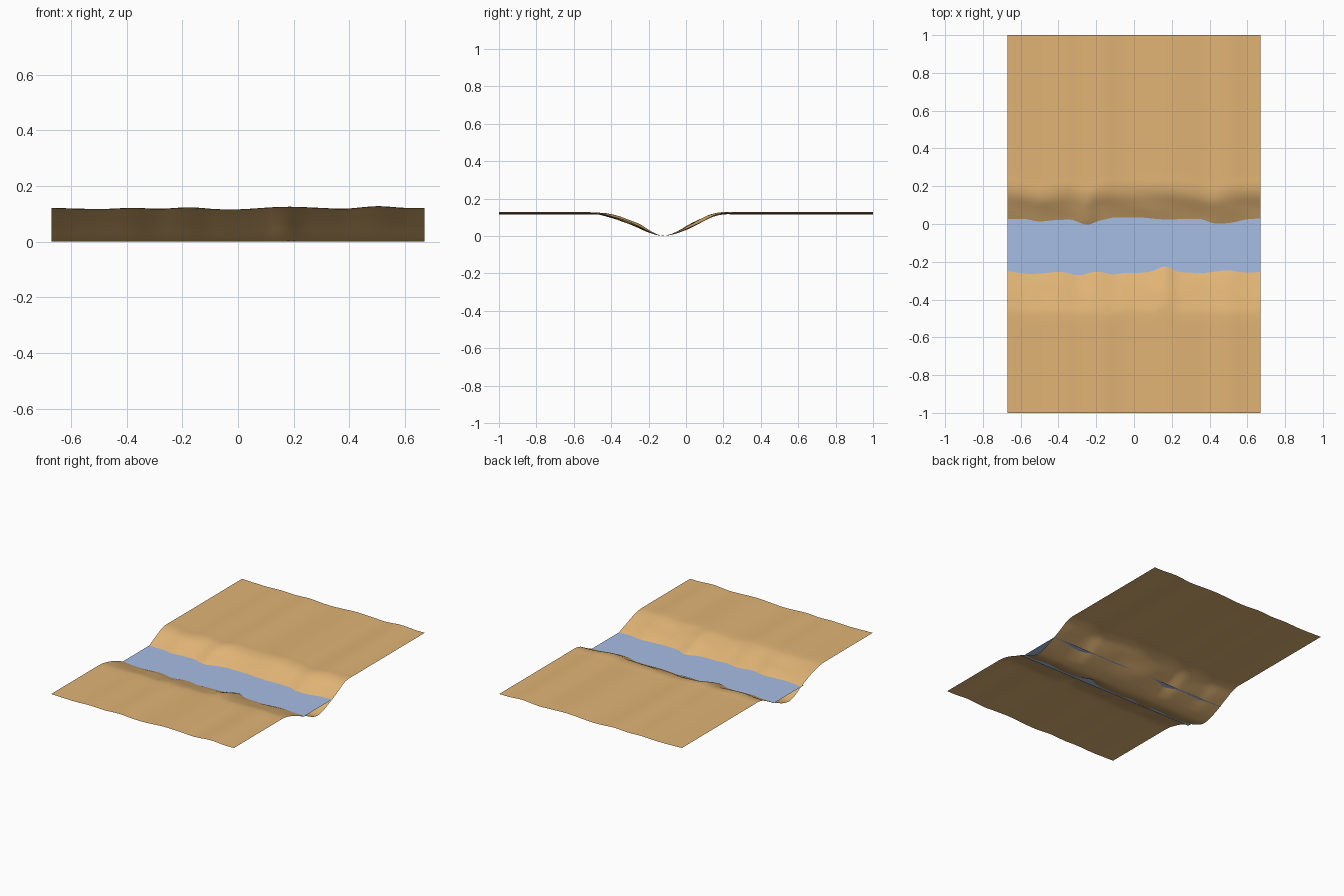
import bpy, bmesh, math

if "Cube" in bpy.data.objects:
    bpy.data.objects.remove(bpy.data.objects["Cube"], do_unlink=True)

HALF_X, HALF_Y, BED_Y, WATER_Z = 0.67, 1.0, -0.12, 0.05


def material(name, color):
    mat = bpy.data.materials.new(name)
    mat.use_nodes = True
    mat.diffuse_color = color
    bsdf = mat.node_tree.nodes["Principled BSDF"]
    bsdf.inputs["Base Color"].default_value = color
    bsdf.inputs["Roughness"].default_value = 0.9
    return mat


def lookup(points, t):
    """Smooth curve through (t, value) points, flat at each end."""
    if t <= points[0][0]:
        return points[0][1]
    n = len(points)
    for i in range(n - 1):
        (a, va), (b, vb) = points[i], points[i + 1]
        if t <= b:
            s = (t - a) / (b - a)
            p, q = points[max(i - 1, 0)], points[min(i + 2, n - 1)]
            ma = (vb - p[1]) / (b - p[0]) * (b - a)
            mb = (q[1] - va) / (q[0] - a) * (b - a)
            return ((2 * s**3 - 3 * s**2 + 1) * va + (s**3 - 2 * s**2 + s) * ma
                    + (3 * s**2 - 2 * s**3) * vb + (s**3 - s**2) * mb)
    return points[-1][1]


def sheet(name, ys, columns, height, mat):
    """Grid surface over the full width, with a height rule."""
    bm = bmesh.new()
    rows = []
    for y in ys:
        xs = [HALF_X * (2 * i / columns - 1) for i in range(columns + 1)]
        rows.append([bm.verts.new((x, y, height(x, y))) for x in xs])
    for lo, hi in zip(rows, rows[1:]):
        for i in range(columns):
            bm.faces.new((lo[i], lo[i + 1], hi[i + 1], hi[i])).smooth = True
    mesh = bpy.data.meshes.new(name)
    bm.to_mesh(mesh)
    bm.free()
    mesh.materials.append(mat)
    obj = bpy.data.objects.new(name, mesh)
    bpy.context.collection.objects.link(obj)
    return obj


# Valley cross-section (y, z), ridge waves and bank offsets along x
VALLEY = [(-0.51, 0.118), (-0.46, 0.115), (-0.4, 0.1), (-0.32, 0.074),
          (-0.26, 0.05), (-0.2, 0.021), (-0.15, 0.004), (-0.12, 0.001),
          (-0.07, 0.009), (0, 0.034), (0.035, 0.05), (0.1, 0.083),
          (0.15, 0.107), (0.2, 0.118), (0.26, 0.118)]
WAVES = [(-0.67, 0.003), (-0.5, -0.001), (-0.38, 0.003), (-0.28, 0),
         (-0.17, 0.005), (-0.08, -0.001), (0, -0.002), (0.17, 0.007),
         (0.3, 0.003), (0.38, 0), (0.5, 0.009), (0.6, 0.003), (0.67, 0.003)]
NORTH = [(-0.67, 0), (-0.57, -0.01), (-0.5, -0.025), (-0.4, -0.01),
         (-0.33, -0.01), (-0.25, -0.04), (-0.18, -0.005), (0, 0),
         (0.2, 0.005), (0.35, -0.01), (0.42, -0.028), (0.52, -0.01), (0.67, 0)]
SOUTH = [(-0.67, 0.005), (-0.58, -0.005), (-0.4, 0), (-0.3, -0.01),
         (-0.22, 0), (-0.12, -0.01), (-0.05, 0.005), (0.1, 0.005),
         (0.165, 0.03), (0.23, -0.005), (0.4, 0), (0.55, -0.005), (0.67, 0)]


def ground_height(x, y):
    away = min(1, abs(y - BED_Y) / 0.13)
    bank = NORTH if y > BED_Y else SOUTH
    z = lookup(VALLEY, y - away * lookup(bank, x))
    # gentle lumps on the slopes only
    slope = math.exp(-((abs(y - BED_Y) - 0.22) / 0.08) ** 2)
    z += 0.003 * slope * math.sin(11 * x + 9 * y) * math.sin(23 * y + 4 * x)
    return max(0, z + away * lookup(WAVES, x))


ground = material("sandy ground", (0.75, 0.455, 0.178, 1))
water = material("river blue", (0.386, 0.509, 0.775, 1))

# Ground rows: coarse on the plains, fine through the valley
rows = ([-1 + 0.06 * i for i in range(8)]
        + [-0.53 + 0.015 * i for i in range(55)]
        + [0.3 + 0.07 * i for i in range(11)])
sheet("river_valley_ground", rows, 64, ground_height, ground)
sheet("river_water", [-0.275, 0.035], 1, lambda x, y: WATER_Z, water)
